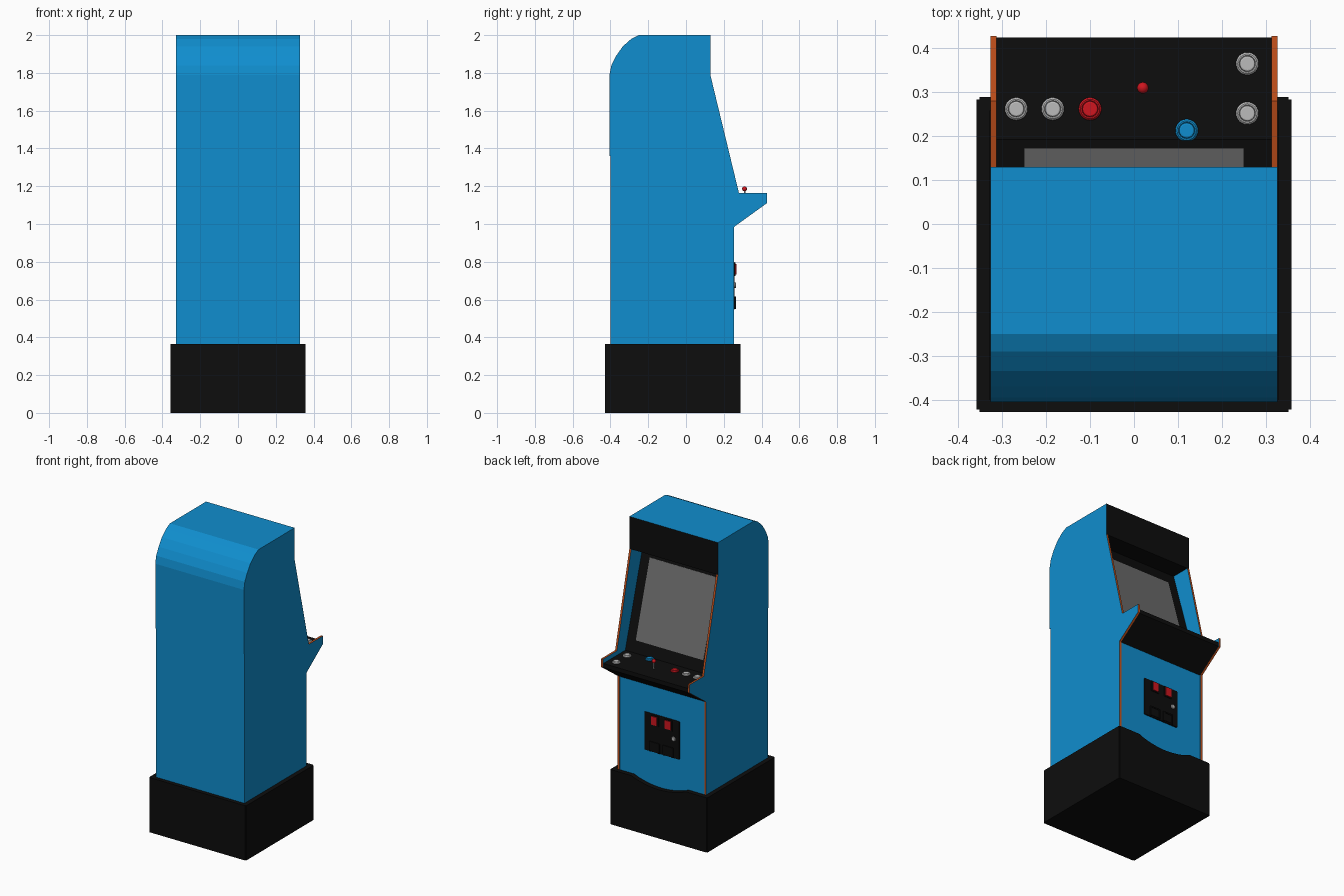
import bpy, bmesh, math
from mathutils import Vector

if "Cube" in bpy.data.objects:
    bpy.data.objects.remove(bpy.data.objects["Cube"])


def mat(name, r, g, b):
    m = bpy.data.materials.new(name)
    m.diffuse_color = (r, g, b, 1)
    m.use_nodes = True
    m.node_tree.nodes["Principled BSDF"].inputs["Base Color"].default_value = m.diffuse_color
    return m


BLUE = mat("blue", 0.005, 0.27, 0.62)
BLACK = mat("black", 0.004, 0.004, 0.004)
ORANGE = mat("orange", 0.58, 0.085, 0.012)
RED = mat("red", 0.62, 0.008, 0.014)
WHITE = mat("pale_grey", 0.5, 0.5, 0.5)
GLASS = mat("screen_grey", 0.15, 0.15, 0.15)


def finish(name, bm, mats):
    bmesh.ops.recalc_face_normals(bm, faces=bm.faces)
    me = bpy.data.meshes.new(name)
    bm.to_mesh(me)
    bm.free()
    ob = bpy.data.objects.new(name, me)
    bpy.context.collection.objects.link(ob)
    for m in mats:
        me.materials.append(m)
    return ob


def extrude(name, pts, start, depth, mats, edge_mats=None):
    """Prism from 3D outline points; edge_mats maps edge index to slot."""
    bm = bmesh.new()
    a = [bm.verts.new(Vector(p) + Vector(start)) for p in pts]
    b = [bm.verts.new(v.co + Vector(depth)) for v in a]
    bm.faces.new(a)
    bm.faces.new(b)
    n = len(a)
    for i in range(n):
        f = bm.faces.new((a[i], a[(i + 1) % n], b[(i + 1) % n], b[i]))
        f.material_index = (edge_mats or {}).get(i, 0)
    return finish(name, bm, mats)


def box(name, x, y, z, m, bevel=0):
    pts = [(x[0], 0, z[0]), (x[1], 0, z[0]), (x[1], 0, z[1]), (x[0], 0, z[1])]
    ob = extrude(name, pts, (0, y[0], 0), (0, y[1] - y[0], 0), [m])
    if bevel:
        mod = ob.modifiers.new("bevel", "BEVEL")
        mod.width = bevel
        mod.segments = 2
    return ob


def lathe(name, loc, prof, m, axis="Z", n=24):
    """Turned part from (radius, height) pairs."""
    bm = bmesh.new()
    rings = []
    for r, h in prof:
        ring = []
        for i in range(n):
            t = 2 * math.pi * i / n
            c, s = r * math.cos(t), r * math.sin(t)
            p = (c, s, h) if axis == "Z" else (c, h, s)
            ring.append(bm.verts.new(Vector(loc) + Vector(p)))
        rings.append(ring)
    for a, b in zip(rings, rings[1:]):
        for i in range(n):
            bm.faces.new((a[i], a[(i + 1) % n], b[(i + 1) % n], b[i]))
    bm.faces.new(rings[0])
    bm.faces.new(rings[-1])
    return finish(name, bm, [m])


# Shared rear and crown outline (y, z)
rear = [(-0.40, 0.01), (-0.40, 1.36), (-0.405, 1.36), (-0.405, 1.79),
        (-0.395, 1.84), (-0.37, 1.89), (-0.335, 1.94), (-0.29, 1.98), (-0.25, 2.0)]
k = len(rear)

# Side panels with orange edge trim
side = rear + [(0.13, 2.0), (0.13, 1.785), (0.28, 1.165), (0.428, 1.165),
               (0.428, 1.11), (0.255, 0.985), (0.255, 0.01)]
trim = {k: 1, **{i: 2 for i in range(k + 1, k + 6)}}
for s, label in ((-1, "left"), (1, "right")):
    extrude(label + "_side_panel", [(0, y, z) for y, z in side],
            (s * 0.3135, 0, 0), (s * 0.0135, 0, 0), [BLUE, BLACK, ORANGE], trim)

# Cabinet body: blue shell; black marquee, hood, bezel and control panel
PANEL_Z = 1.135
bez_top, bez_bot = Vector((0, 0.0, 1.785)), Vector((0, 0.192, PANEL_Z))
core = rear + [(0.13, 2.0), (0.13, 1.785), (bez_top.y, bez_top.z),
               (bez_bot.y, bez_bot.z), (0.424, PANEL_Z), (0.424, 1.108),
               (0.25, 0.982), (0.25, 0.01)]
extrude("cabinet_body", [(0, y, z) for y, z in core], (-0.3135, 0, 0),
        (0.627, 0, 0), [BLUE, BLACK], {i: 1 for i in range(k, k + 6)})

# Screen lying on the bezel
a, b = bez_top.lerp(bez_bot, 0.12), bez_top.lerp(bez_bot, 0.885)
w = Vector((0.25, 0, 0))
d = b - a
extrude("screen", [a - w, a + w, b + w, b - w], (0, 0, 0),
        Vector((0, -d.z, d.y)).normalized() * 0.003, [GLASS])

# Control buttons
buttons = [(-0.268, 0.262, WHITE), (-0.185, 0.262, WHITE), (-0.1, 0.262, RED),
           (0.12, 0.213, BLUE), (0.258, 0.365, WHITE), (0.258, 0.252, WHITE)]
for i, (x, y, m) in enumerate(buttons):
    lathe(f"button_{i + 1}", (x, y, PANEL_Z),
          [(0.026, -0.002), (0.026, 0.004), (0.022, 0.008), (0.019, 0.008),
           (0.018, 0.006), (0.017, 0.011), (0.014, 0.012)], m)

# Joystick
lathe("joystick_shaft", (0.02, 0.31, PANEL_Z), [(0.004, -0.002), (0.004, 0.045)], WHITE, n=12)
ball = [(0.013 * math.sin(t), -0.013 * math.cos(t))
        for t in [math.pi * (0.03 + 0.94 * j / 10) for j in range(11)]]
stick = lathe("joystick_ball", (0.02, 0.31, 1.186), ball, RED, n=20)
stick.data.shade_smooth()

# Coin door with slots, returns and lock
box("coin_door", (-0.13, 0.13), (0.245, 0.258), (0.545, 0.80), BLACK, 0.012)
for s, label in ((-1, "left"), (1, "right")):
    x = s * 0.05
    box(label + "_coin_frame", (x - 0.03, x + 0.03), (0.25, 0.262), (0.725, 0.795), BLACK)
    box(label + "_coin_button", (x - 0.021, x + 0.021), (0.25, 0.267), (0.732, 0.788), RED)
    box(label + "_return_flap", (x - 0.03, x + 0.03), (0.25, 0.261), (0.555, 0.61), BLACK)
    for t in (-1, 1):
        c = x + t * 0.033
        box(label + "_return_rim", (c - 0.005, c + 0.005), (0.25, 0.265), (0.55, 0.615), BLACK)
    box(label + "_return_lip", (x - 0.033, x + 0.033), (0.25, 0.265), (0.608, 0.616), BLACK)
lathe("door_lock", (-0.09, 0.25, 0.676), [(0.015, 0), (0.015, 0.012), (0.012, 0.015)], WHITE, "Y")

# Riser base: floor, side walls, rear wall and scooped player-side wall
H = 0.365
box("riser_floor", (-0.35, 0.35), (-0.42, 0.28), (0.0, 0.02), BLACK)
for s, label in ((-1, "left"), (1, "right")):
    box(label + "_riser_wall", sorted((s * 0.328, s * 0.358)), (-0.422, 0.283), (0, H), BLACK)
box("rear_riser_wall", (-0.352, 0.352), (-0.428, -0.401), (0, H), BLACK)
scoop = [(0.2 - 0.4 * j / 12, H - 0.04 * math.sin(math.pi * j / 12) ** 0.8 if 0 < j < 12 else H)
         for j in range(13)]
front = [(-0.352, 0), (0.352, 0), (0.352, H)] + scoop + [(-0.352, H)]
extrude("player_riser_wall", [(x, 0, z) for x, z in front], (0, 0.258, 0), (0, 0.031, 0), [BLACK])
